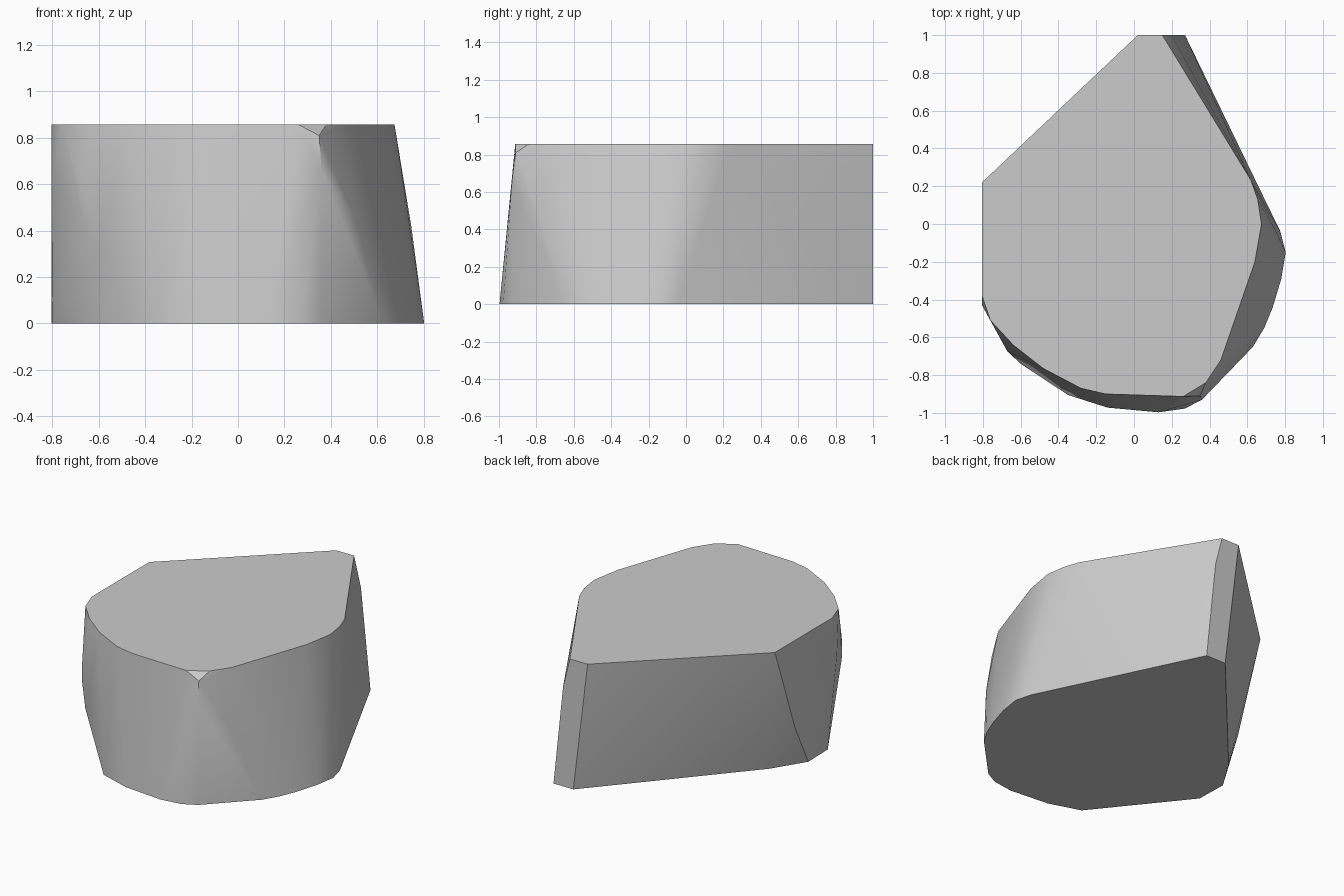
import bpy, bmesh, math

if "Cube" in bpy.data.objects:
    bpy.data.objects.remove(bpy.data.objects["Cube"])

HEIGHT = 0.857

# Outline of the flat top
top = [(0.02, 1), (0.15, 1), (0.62, 0.23), (0.655, 0.13), (0.675, 0), (0.64, -0.2),
       (0.46, -0.72), (0.38, -0.84), (0.26, -0.913), (-0.15, -0.9), (-0.28, -0.87),
       (-0.48, -0.765), (-0.64, -0.64), (-0.76, -0.51), (-0.805, -0.38), (-0.805, 0.22)]

# Outline of the flat base
base = [(0.125, 1), (0.27, 1), (0.775, -0.04), (0.803, -0.15), (0.78, -0.29),
        (0.735, -0.44), (0.69, -0.55), (0.63, -0.65), (0.36, -0.93), (0.27, -0.977),
        (0.13, -0.997), (-0.14, -0.972), (-0.35, -0.905), (-0.54, -0.63),
        (-0.8, -0.34), (-0.805, -0.13), (-0.67, 0.085)]

# Bulging points on the side walls
side = [(0.2, 1, 0.66), (-0.805, 0.01, 0.28), (-0.805, -0.43, 0.6), (-0.67, -0.672, 0.58),
        (-0.67, -0.675, 0.45), (-0.6, -0.74, 0.31), (0.35, -0.91, 0.81),
        (0.36, -0.93, 0.66), (0.5, -0.785, 0.46), (0.747, -0.03, 0.42)]

points = [(x, y, HEIGHT) for x, y in top] + [(x, y, 0) for x, y in base] + side

# Faceted block: the convex skin around the outlines
bm = bmesh.new()
for p in points:
    bm.verts.new(p)
hull = bmesh.ops.convex_hull(bm, input=bm.verts[:])
bmesh.ops.delete(bm, geom=[v for v in bm.verts if not v.link_faces], context='VERTS')
bmesh.ops.dissolve_limit(bm, angle_limit=math.radians(0.5), verts=bm.verts[:], edges=bm.edges[:])
bmesh.ops.recalc_face_normals(bm, faces=bm.faces[:])

mesh = bpy.data.meshes.new("faceted_block")
bm.to_mesh(mesh)
bm.free()
block = bpy.data.objects.new("faceted_block", mesh)
bpy.context.collection.objects.link(block)

# Soft facets, crisp rims
bpy.context.view_layer.objects.active = block
block.select_set(True)
bpy.ops.object.shade_smooth_by_angle(angle=math.radians(30))
